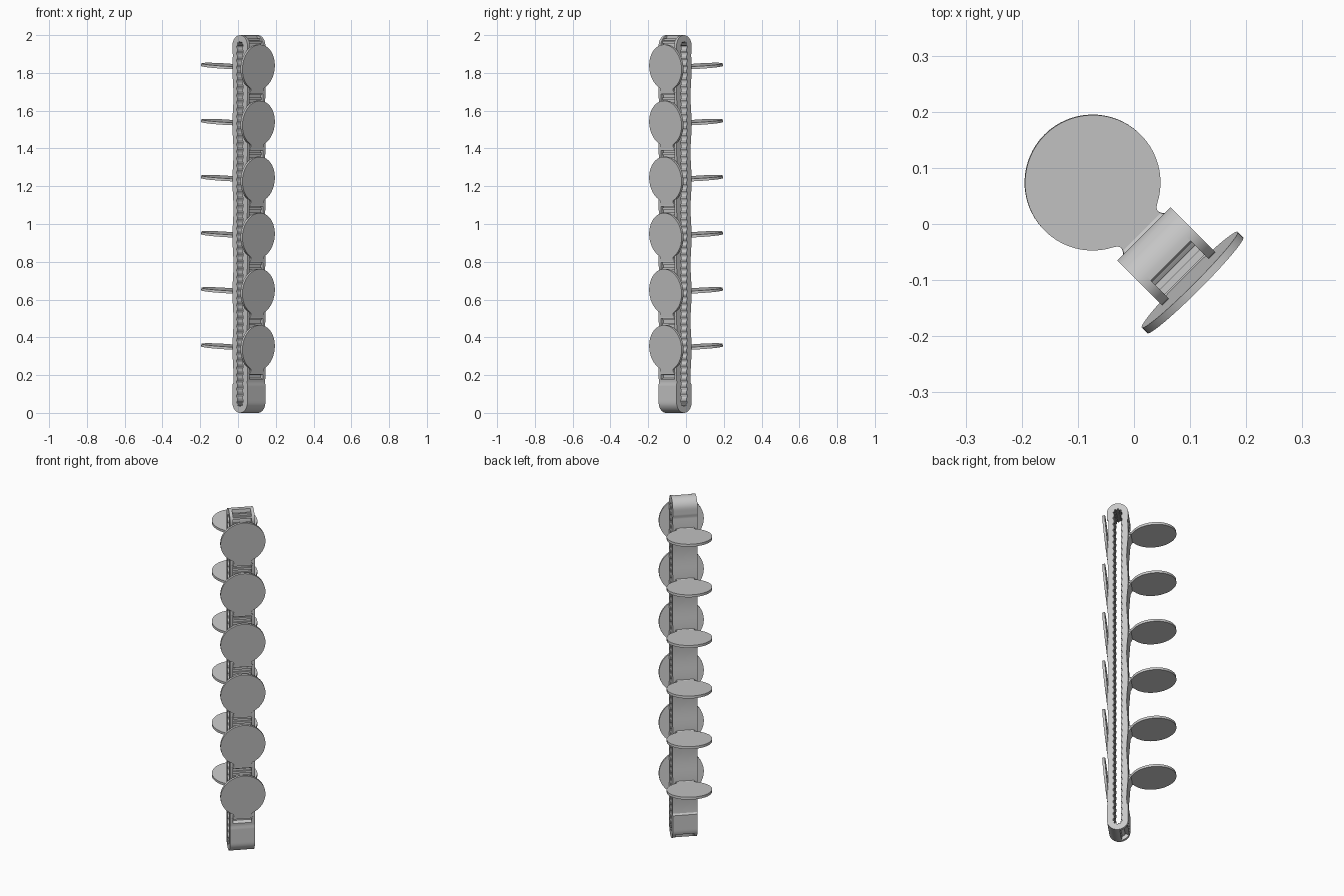
import bpy
import bmesh
import math
from mathutils import Vector

old = bpy.data.objects.get("Cube")
if old:
    bpy.data.objects.remove(old)

grey = bpy.data.materials.new("light grey")
grey.use_nodes = True
COLOUR = (0.58, 0.58, 0.58, 1)
grey.diffuse_color = COLOUR
grey.node_tree.nodes["Principled BSDF"].inputs["Base Color"].default_value = COLOUR

PITCH = 0.297
COUNT = 6
FRONT_HINGE = 0.214      # height of the lowest folded paddle's hinge
BACK_HINGE = 0.34        # height of the lowest open paddle's hinge
MID = 0.0815             # centre of the loop, along the outward direction
HALF = 0.0565            # half thickness of the loop
WIDTH = 0.067            # half width of the strap
POCKET = 0.05            # half width of the front channel
TILT = math.radians(5)
R = math.sqrt(0.5)


def place(u, v, z):
    """u points outward to the front corner, v runs across the strap."""
    return Vector(((u + v) * R, (v - u) * R, z))


def finish(name, bm):
    bmesh.ops.recalc_face_normals(bm, faces=bm.faces)
    mesh = bpy.data.meshes.new(name)
    bm.to_mesh(mesh)
    bm.free()
    mesh.materials.append(grey)
    obj = bpy.data.objects.new(name, mesh)
    bpy.context.collection.objects.link(obj)
    bpy.ops.object.select_all(action="DESELECT")
    obj.select_set(True)
    bpy.context.view_layer.objects.active = obj
    bpy.ops.object.shade_smooth_by_angle(angle=math.radians(30))


def prism(name, profile, v0, v1):
    """Extrude a (u, z) outline across the strap."""
    bm = bmesh.new()
    a = [bm.verts.new(place(u, v0, z)) for u, z in profile]
    b = [bm.verts.new(place(u, v1, z)) for u, z in profile]
    bm.faces.new(a)
    bm.faces.new(b)
    for i in range(len(a)):
        j = (i + 1) % len(a)
        bm.faces.new((a[i], a[j], b[j], b[i]))
    finish(name, bm)


def box(name, u0, u1, v, z0, z1):
    prism(name, [(u0, z0), (u1, z0), (u1, z1), (u0, z1)], -v, v)


def loop_path():
    """Centre line of the loop as (u, z, outward u, outward z)."""
    steps, arc = 204, 16
    low, high = HALF, 2 - HALF
    path = []
    for i in range(steps):
        path.append((MID, low + (high - low) * i / steps, 1, 0))
    for i in range(arc):
        t = math.pi * i / arc
        path.append((MID, high, math.cos(t), math.sin(t)))
    for i in range(steps):
        path.append((MID, high - (high - low) * i / steps, -1, 0))
    for i in range(arc):
        t = math.pi * (1 + i / arc)
        path.append((MID, low, math.cos(t), math.sin(t)))
    return path


def wave(z, hinge):
    """Slight swelling of the strap around every hinge."""
    if z < 0.15 or z > 1.9:
        return 0
    return 0.004 * (math.cos(math.tau * (z - hinge) / PITCH) - 1)


def ring(name, v0, v1, channel):
    """Closed toothed band; the core is recessed along the front channel."""
    bm = bmesh.new()
    rows = []
    for i, (u, z, nu, nz) in enumerate(loop_path()):
        outer = HALF
        if abs(nz) < 0.01:
            outer += wave(z, FRONT_HINGE if nu > 0 else BACK_HINGE)
        front = nu > 0.2 and z > 0.18
        bottom_notch = -0.9 < nu < -0.3 and nz < 0
        if channel and (front or bottom_notch):
            outer = HALF - 0.02
        inner = 0.024 if i % 4 < 2 else 0.018
        pts = [(outer, v0), (outer, v1), (inner, v1), (inner, v0)]
        rows.append([bm.verts.new(place(u + nu * d, v, z + nz * d)) for d, v in pts])
    for i, row in enumerate(rows):
        nxt = rows[(i + 1) % len(rows)]
        for k in range(4):
            m = (k + 1) % 4
            bm.faces.new((row[k], row[m], nxt[m], nxt[k]))
    finish(name, bm)


def paddle(name, u, z, along):
    """Round plate with a flared neck, growing from its hinge along (u, z)."""
    du, dz = along
    radius, reach, thick = 0.121, 0.131, 0.014
    half = [(-0.004, 0.056), (0.006, 0.048), (0.013, 0.046), (0.019, 0.049)]
    start = math.radians(153)
    disc = []
    for i in range(57):
        t = start - 2 * start * i / 56
        disc.append((reach + radius * math.cos(t), radius * math.sin(t)))
    outline = half + disc + [(a, -b) for a, b in reversed(half)]
    bm = bmesh.new()
    sides = []
    for s in (-thick / 2, thick / 2):
        sides.append([bm.verts.new(place(u + a * du - s * dz, b, z + a * dz + s * du))
                      for a, b in outline])
        bm.faces.new(sides[-1])
    p, q = sides
    for i in range(len(p)):
        j = (i + 1) % len(p)
        bm.faces.new((p[i], p[j], q[j], q[i]))
    finish(name, bm)


# Strap loop: recessed core with a raised rail on each side
ring("strap_core", -POCKET, POCKET, True)
ring("strap_rail_left", POCKET, WIDTH, False)
ring("strap_rail_right", -WIDTH, -POCKET, False)

# Slats lying across the front channel
for i in range(66):
    z = 0.2 + i * 0.0265
    box("channel_slat", 0.115, 0.127, POCKET, z, z + 0.012)

# Slats over the rounded top end
for angle in (25, 50):
    t = math.radians(angle)
    u, z = MID + 0.044 * math.cos(t), 2 - HALF + 0.044 * math.sin(t)
    box("top_slat", u - 0.006, u + 0.006, POCKET, z - 0.006, z + 0.006)

# Paddles: folded flat on the front, opened out on the back
for i in range(COUNT):
    zf = FRONT_HINGE + i * PITCH
    zb = BACK_HINGE + i * PITCH
    paddle("folded_paddle", 0.136, zf, (math.sin(TILT), math.cos(TILT)))
    box("folded_paddle_hinge", 0.115, 0.139, POCKET, zf - 0.012, zf + 0.012)
    paddle("open_paddle", 0.026, zb, (-math.cos(TILT), math.sin(TILT)))
    prism("open_paddle_bracket",
          [(0.03, zb + 0.012), (0.012, zb + 0.004), (0.012, zb - 0.006), (0.03, zb - 0.04)],
          -0.046, 0.046)
